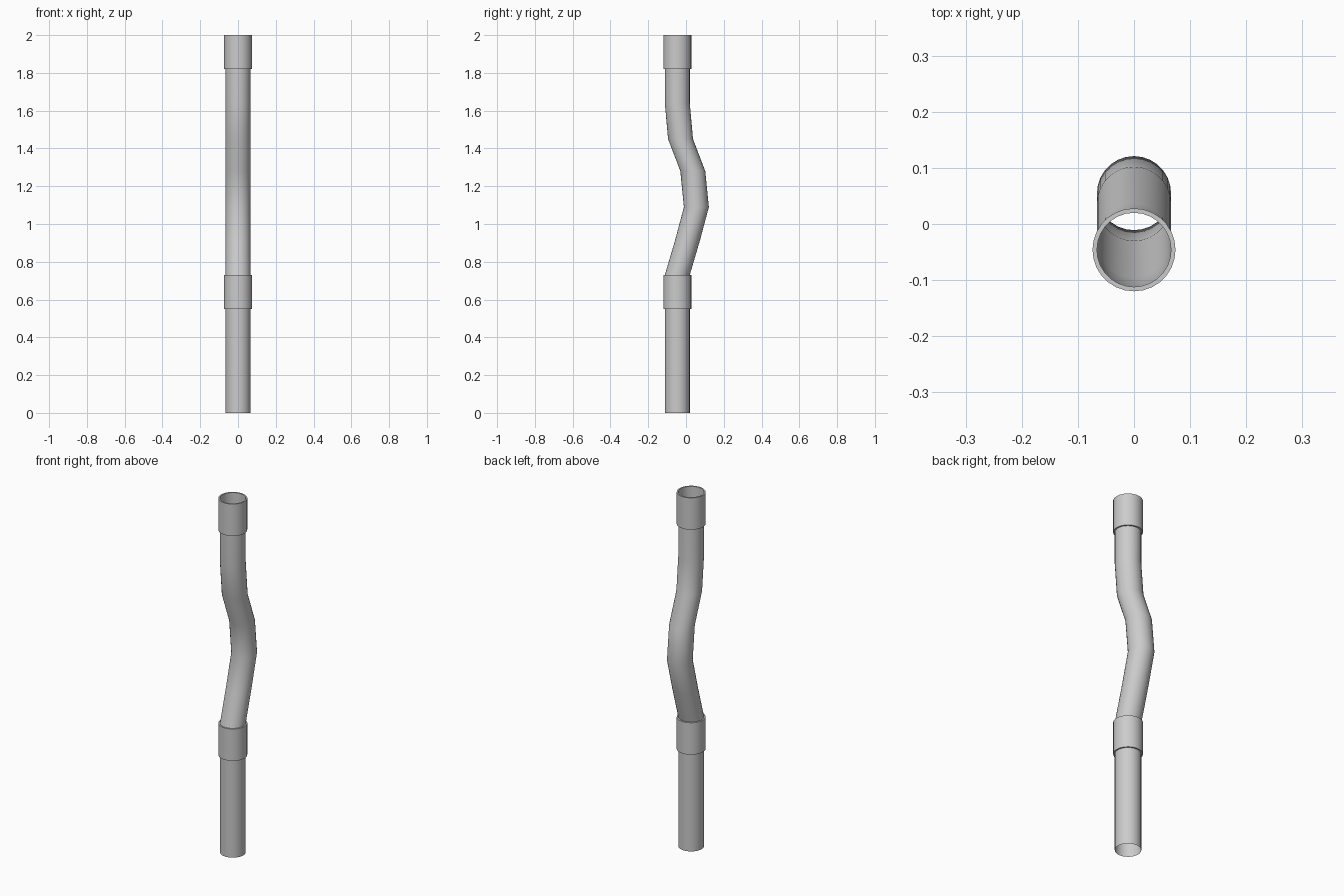
import bpy
import bmesh
from math import cos, sin, pi

SIDES = 28
PIPE_R, SLEEVE_R = 0.066, 0.074
AXIS_Y = -0.046

if "Cube" in bpy.data.objects:
    bpy.data.objects.remove(bpy.data.objects["Cube"])

grey = bpy.data.materials.new("light grey plastic")
grey.use_nodes = True
colour = (0.6, 0.6, 0.6, 1)
grey.diffuse_color = colour
grey.node_tree.nodes["Principled BSDF"].inputs["Base Color"].default_value = colour


def loft(name, rings):
    """Skin level circles given as (y, z, radius), leaving both ends open."""
    bm = bmesh.new()
    loops = []
    for y, z, r in rings:
        angles = [2 * pi * i / SIDES for i in range(SIDES)]
        loops.append([bm.verts.new((r * cos(a), y + r * sin(a), z)) for a in angles])
    for low, high in zip(loops, loops[1:]):
        for i in range(SIDES):
            j = (i + 1) % SIDES
            bm.faces.new((low[i], low[j], high[j], high[i]))
    mesh = bpy.data.meshes.new(name)
    bm.to_mesh(mesh)
    bm.free()
    mesh.materials.append(grey)
    obj = bpy.data.objects.new(name, mesh)
    bpy.context.collection.objects.link(obj)
    bpy.ops.object.select_all(action="DESELECT")
    obj.select_set(True)
    bpy.context.view_layer.objects.active = obj
    bpy.ops.object.shade_smooth_by_angle(angle=pi / 6)
    return obj


# Straight lower pipe, reaching up inside the lower sleeve
loft("lower_pipe", [(AXIS_Y, z, PIPE_R) for z in (0, 0.73)])

# Offset pipe that swings backwards and returns to the main axis
bend = [(AXIS_Y, 0.73), (0.007, 0.91), (0.055, 1.09), (0.036, 1.28),
        (-0.029, 1.45), (AXIS_Y, 1.64), (AXIS_Y, 2.0)]
loft("offset_pipe", [(y, z, PIPE_R) for y, z in bend])

# Coupling sleeves: outer wall with flat rims closing onto the pipe
for name, base in (("lower_sleeve", 0.55), ("upper_sleeve", 1.82)):
    top = base + 0.18
    loft(name, [(AXIS_Y, base, PIPE_R), (AXIS_Y, base, SLEEVE_R),
                (AXIS_Y, top, SLEEVE_R), (AXIS_Y, top, PIPE_R)])
